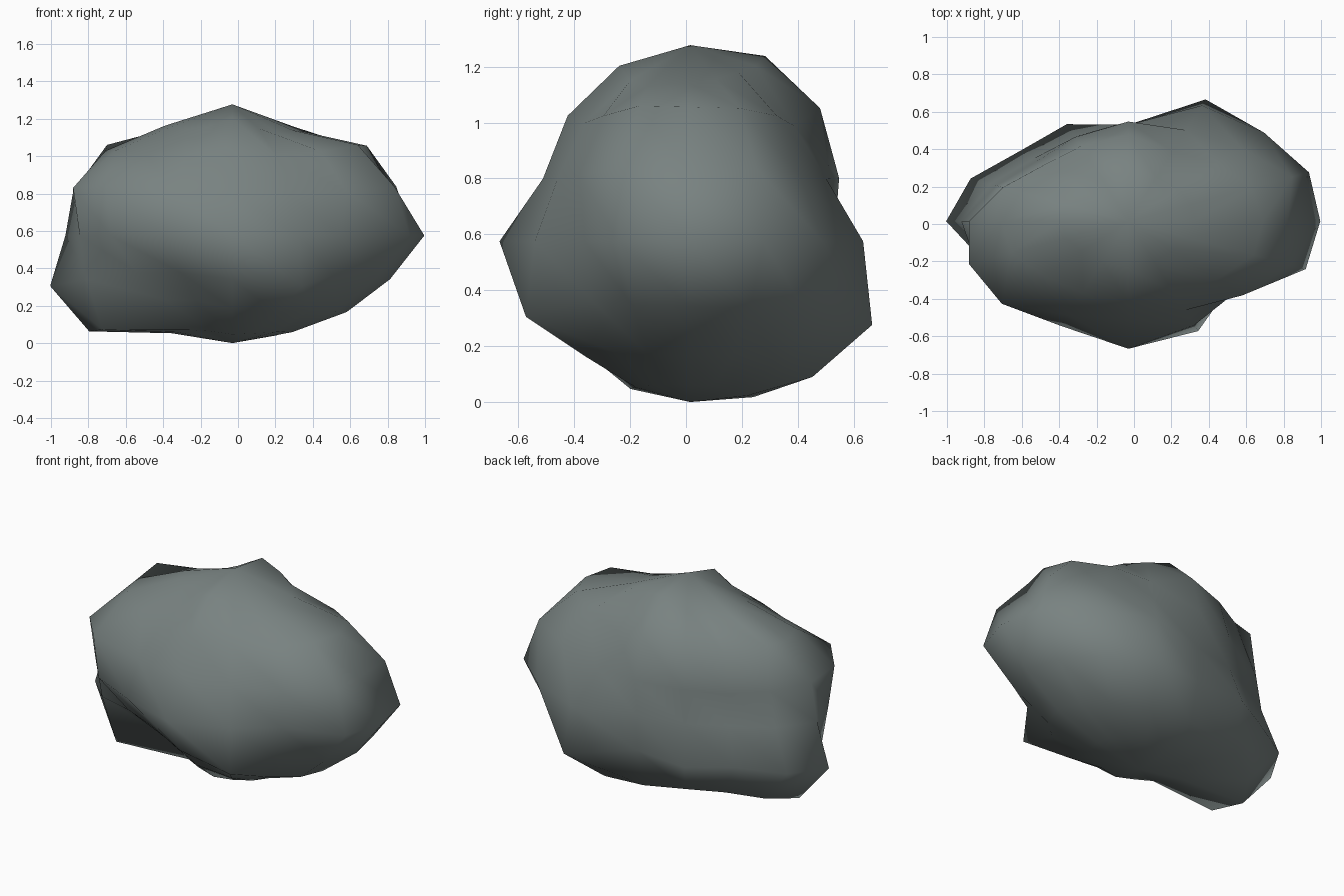
import bpy, bmesh, math

if "Cube" in bpy.data.objects:
    bpy.data.objects.remove(bpy.data.objects["Cube"])

# Rock: a 16 x 8 sphere squashed to an ellipsoid, then pushed in and out.
CENTRE = (-0.03, 0.015, 0.575)
AXES = (0.95, 0.62, 0.635)
TOP, BOTTOM = 110.5, 90.5

# Bulge of each ring in percent, going round from +x through +y (top ring first)
BULGE = [
    [96, 99, 103, 107, 113, 101, 95, 98, 100, 99, 97, 99, 107, 98, 94, 96],
    [107, 106, 100, 92, 106, 99, 96, 108, 101, 101, 95, 95, 100, 94, 100, 108],
    [97, 108, 97, 92, 93, 85, 79, 87, 97, 105, 109, 95, 92, 90, 98, 107],
    [108, 110, 108, 108, 83, 79, 76, 84, 94, 93, 97, 98, 110, 97, 86, 108],
    [96, 98, 102, 123, 90, 98, 93, 104, 111, 96, 82, 82, 96, 111, 87, 94],
    [91, 92, 98, 108, 103, 98, 98, 106, 114, 112, 76, 77, 87, 92, 88, 90],
    [88, 88, 91, 94, 95, 93, 90, 88, 89, 88, 86, 87, 90, 89, 88, 87],
]
STEP = math.pi / 8


def bulge(d):
    ring = round(math.acos(max(-1, min(1, d.z))) / STEP)
    if ring in (0, 8):
        return (TOP if ring == 0 else BOTTOM) / 100
    return BULGE[ring - 1][round(math.atan2(d.y, d.x) / STEP) % 16] / 100


bm = bmesh.new()
bmesh.ops.create_uvsphere(bm, u_segments=16, v_segments=8, radius=1)
for v in bm.verts:
    f = bulge(v.co.normalized())
    v.co = [c + a * x * f for c, a, x in zip(CENTRE, AXES, v.co)]
for face in bm.faces:
    face.smooth = True
mesh = bpy.data.meshes.new("rock")
bm.to_mesh(mesh)
bm.free()

# Stone colour
stone = bpy.data.materials.new("grey stone")
stone.diffuse_color = (0.19, 0.225, 0.22, 1)
stone.use_nodes = True
stone.node_tree.nodes["Principled BSDF"].inputs["Base Color"].default_value = stone.diffuse_color
mesh.materials.append(stone)
rock = bpy.data.objects.new("rock", mesh)
bpy.context.collection.objects.link(rock)
